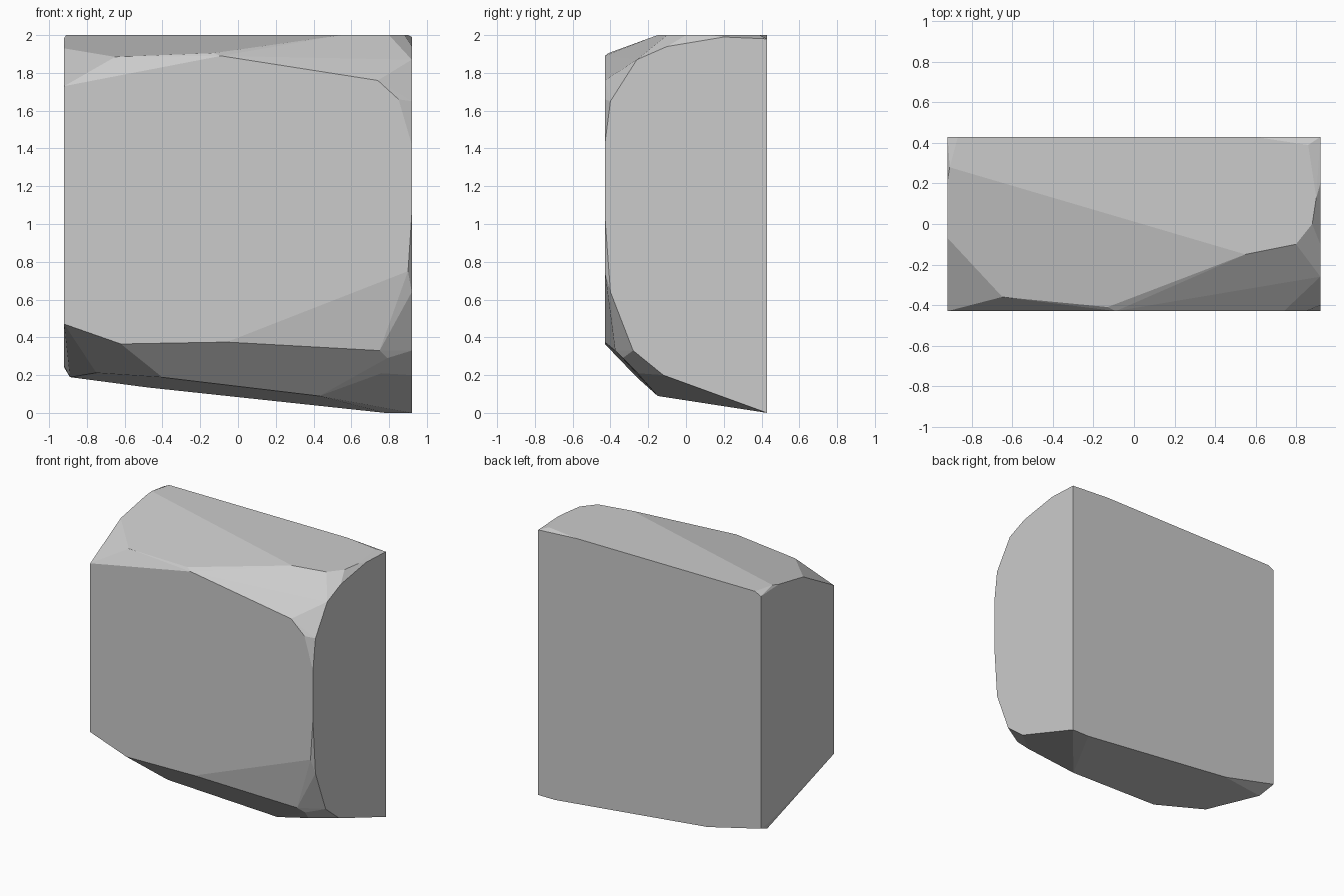
import bpy
import bmesh
from mathutils import Vector

default_cube = bpy.data.objects.get("Cube")
if default_cube:
    bpy.data.objects.remove(default_cube, do_unlink=True)

HALF_WIDTH, HALF_DEPTH, HEIGHT = 0.92, 0.43, 2.0


def make_material(name, value):
    material = bpy.data.materials.new(name)
    material.use_nodes = True
    color = (value, value, value, 1)
    material.diffuse_color = color
    shader = material.node_tree.nodes["Principled BSDF"]
    shader.inputs["Base Color"].default_value = color
    return material


# Outlines drawn on the flat sides of the block
def on_front(outline):
    return [Vector((x, -HALF_DEPTH, z)) for x, z in outline]


def on_back(outline):
    return [Vector((x, HALF_DEPTH, z)) for x, z in outline]


def on_side(sign, outline):
    return [Vector((sign * HALF_WIDTH, y, z)) for y, z in outline]


def on_top(outline):
    return [Vector((x, y, HEIGHT)) for x, y in outline]


def on_sloped_base(outline):
    return [Vector((x, y, 0.122 - 0.107 * x - 0.09 * y)) for x, y in outline]


corners = on_front([
    (-.92, 1.73), (-.09, 1.89), (.74, 1.76), (.85, 1.66), (.92, 1.42),
    (.92, 1.05), (.9, .75), (-.06, .375), (-.62, .365), (-.92, .47)])
corners += on_side(1, [
    (.2, 1.99), (-.1, 1.94), (-.26, 1.87), (-.4, 1.65),
    (-.4, .64), (-.28, .33), (-.12, .2)])
corners += on_side(-1, [(.33, .25), (-.07, 1.93), (.22, 1.985)])
corners += on_back([
    (.92, 0), (.78, 0), (-.48, .135), (-.92, .24),
    (-.92, 1.975), (-.87, 2), (.6, 2), (.92, 1.98)])
corners += on_top([
    (.55, -.15), (.8, -.1), (.88, 0), (.9, .13), (.86, .39), (-.91, .28)])
corners += on_sloped_base([(.43, -.15), (-.4, -.26), (-.75, -.11), (-.89, .31)])

# Chipped corners along the upper and lower front edges
corners += [Vector(corner) for corner in (
    (-.13, -.41, 1.905), (-.65, -.36, 1.885),
    (.75, -.375, .33), (.79, -.335, .29), (.76, -.255, .21))]

# Rock block: hull of the outlines, with nearly flat triangles merged
bm = bmesh.new()
for corner in corners:
    bm.verts.new(corner)
hull = bmesh.ops.convex_hull(bm, input=bm.verts[:])
unused = {item for item in hull["geom_interior"] + hull["geom_unused"]
          if isinstance(item, bmesh.types.BMVert)}
bmesh.ops.delete(bm, geom=list(unused), context="VERTS")
bmesh.ops.dissolve_limit(bm, angle_limit=0.04, verts=bm.verts[:], edges=bm.edges[:])
bmesh.ops.recalc_face_normals(bm, faces=bm.faces[:])

mesh = bpy.data.meshes.new("rock_block")
bm.to_mesh(mesh)
bm.free()
mesh.materials.append(make_material("stone_grey", 0.6))
rock_block = bpy.data.objects.new("rock_block", mesh)
bpy.context.collection.objects.link(rock_block)
